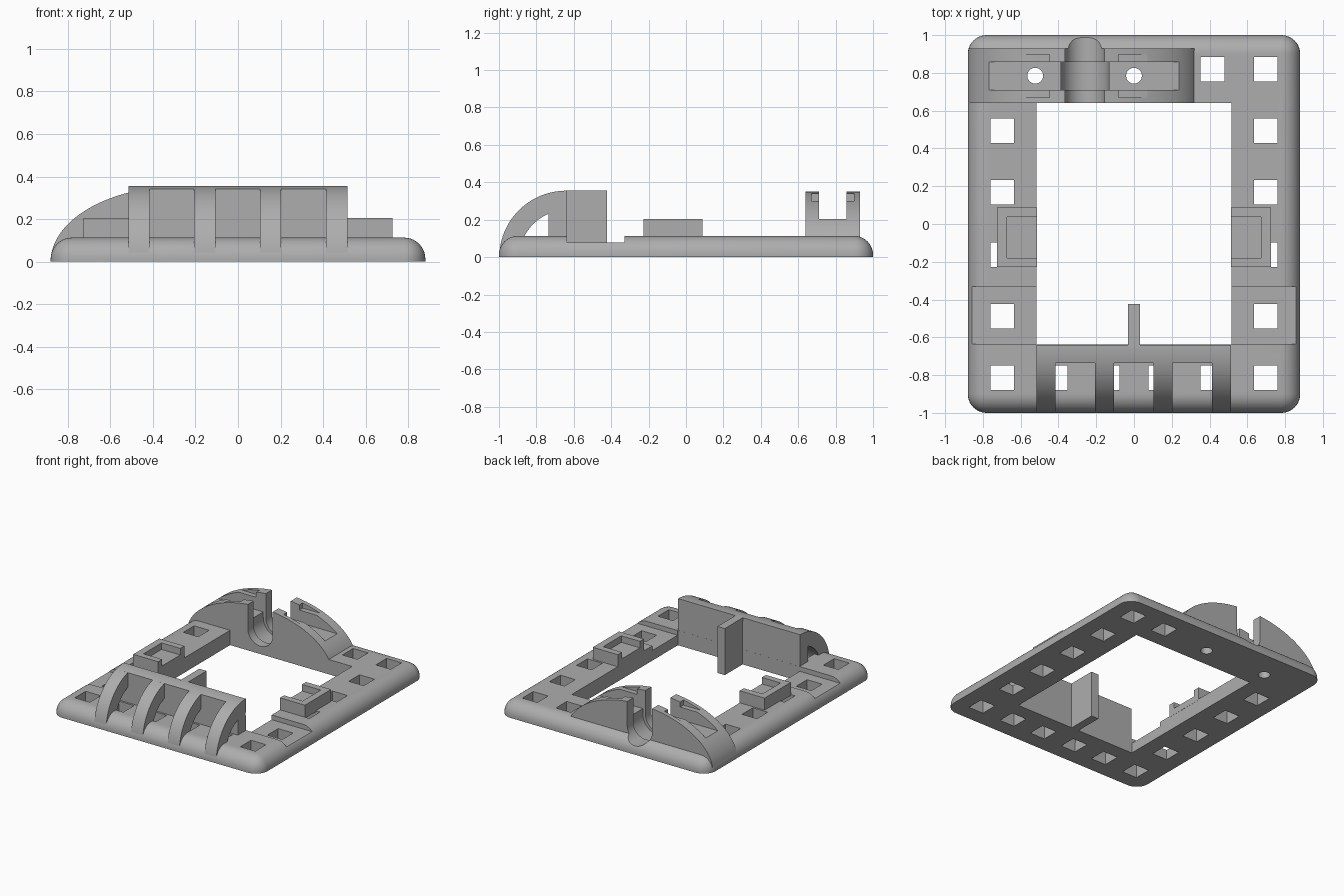
import bpy, bmesh, math
from mathutils import Vector

default = bpy.data.objects.get("Cube")
if default:
    bpy.data.objects.remove(default, do_unlink=True)

grey = bpy.data.materials.new("plain_grey")
grey.use_nodes = True
grey.diffuse_color = (0.42, 0.42, 0.42, 1)
grey.node_tree.nodes["Principled BSDF"].inputs["Base Color"].default_value = (0.42, 0.42, 0.42, 1)


def make(name, bm):
    bmesh.ops.recalc_face_normals(bm, faces=bm.faces)
    mesh = bpy.data.meshes.new(name)
    bm.to_mesh(mesh)
    bm.free()
    mesh.materials.append(grey)
    ob = bpy.data.objects.new(name, mesh)
    bpy.context.collection.objects.link(ob)
    return ob


def prism(name, outline, axis, lo, hi):
    """Extrude a 2D outline along an axis; the outline uses the other two axes in order."""
    bm = bmesh.new()

    def point(p, depth):
        c = list(p)
        c.insert("xyz".index(axis), depth)
        return bm.verts.new(c)

    face = bm.faces.new([point(p, lo) for p in outline])
    ext = bmesh.ops.extrude_face_region(bm, geom=[face])
    move = Vector([hi - lo if a == axis else 0 for a in "xyz"])
    bmesh.ops.translate(bm, vec=move, verts=[g for g in ext["geom"] if isinstance(g, bmesh.types.BMVert)])
    return make(name, bm)


def box(name, x0, x1, y0, y1, z0, z1):
    return prism(name, [(x0, y0), (x1, y0), (x1, y1), (x0, y1)], "z", z0, z1)


def arc(cx, cy, rx, ry, start, end, steps=32):
    angles = [math.radians(start + (end - start) * i / steps) for i in range(steps + 1)]
    return [(cx + rx * math.cos(a), cy + ry * math.sin(a)) for a in angles]


def activate(ob):
    bpy.ops.object.select_all(action="DESELECT")
    ob.select_set(True)
    bpy.context.view_layer.objects.active = ob


def cut(ob, cutters):
    activate(ob)
    for c in cutters:
        c.hide_render = True
        mod = ob.modifiers.new("cut", "BOOLEAN")
        mod.operation, mod.solver, mod.object = "DIFFERENCE", "EXACT", c
        bpy.ops.object.modifier_apply(modifier=mod.name)
        bpy.data.objects.remove(c, do_unlink=True)


def smooth(ob):
    activate(ob)
    bpy.ops.object.shade_smooth_by_angle(angle=math.radians(30))


TOP = 0.113          # upper face of the frame
BACK_X = -0.265      # centre of the rear arch
ROW_Y = 0.785        # centre line of the rear arch


def channel_cutters():
    """Round cradle, open at the top, with a wider groove, and the two screw holes."""
    def u_shape(name, r, y0, y1):
        pts = arc(-0.26, 0.165, r, r, 180, 360) + [(-0.26 + r, 0.6), (-0.26 - r, 0.6)]
        return prism(name, pts, "y", y0, y1)
    cutters = [u_shape("cradle_cutter", 0.105, 0.5, 1.2), u_shape("groove_cutter", 0.127, 0.71, 0.857)]
    for x in (-0.523, 0.0):
        cutters.append(prism("screw_cutter", arc(x, ROW_Y, 0.042, 0.042, 0, 345, 23), "z", -0.1, 0.6))
    return cutters


# Base frame with rounded outer edges
bm = bmesh.new()
bmesh.ops.create_cube(bm, size=1)
for v in bm.verts:
    v.co = (v.co.x * 1.76, v.co.y * 2, (v.co.z + 0.5) * TOP)
rim = [e for e in bm.edges if max(v.co.z for v in e.verts) > 0.1]
bmesh.ops.bevel(bm, geom=rim, offset=0.1, segments=10, profile=0.5, affect="EDGES")
frame = make("frame", bm)

cutters = [box("opening", -0.515, 0.515, -0.638, 0.64, -1, 1)]
hole_centres = [(x, -0.815) for x in (-0.415, -0.14, 0.14, 0.415)]
hole_centres += [(s * 0.698, y) for s in (-1, 1) for y in (-0.815, -0.488, -0.163, 0.167, 0.493)]
hole_centres += [(0.698, 0.82), (0.415, 0.82)]
for x, y in hole_centres:
    cutters.append(box("square_hole", x - 0.063, x + 0.063, y - 0.065, y + 0.065, -1, 1))
for x0, x1 in ((-1, -0.5), (0.5, 1)):
    cutters.append(box("side_recess", x0, x1, -0.636, -0.33, 0.077, 1))
cut(frame, cutters + channel_cutters())
smooth(frame)

# Rear arch with strap groove, cradle and slots
arch = prism("rear_arch", arc(BACK_X, 0, 0.615, 0.355, 6, 174, 64), "y", 0.64, 0.93)
cutters = [box("strap_groove", -1.2, 0.8, 0.71, 0.857, 0.205, 1)]
for x0, x1 in ((-0.7, -0.447), (-0.083, 0.2)):
    cutters.append(box("nut_slot", x0, x1, 0.67, 0.897, 0.30, 0.34))
cut(arch, cutters + channel_cutters())
smooth(arch)

# Front wall and its curved ribs
outer = (-0.64, 0, 0.358, 0.355)
wall_top = arc(*outer, 90, 105.5, 8)
smooth(prism("front_wall", wall_top + [(-0.735, 0.03), (-0.638, 0.03)], "x", -0.513, 0.513))
for x0 in (-0.515, -0.206, 0.103, 0.414):
    band = arc(*outer, 90, 177) + arc(-0.64, 0, 0.25, 0.25, 177, 90)
    smooth(prism("front_rib", band, "x", x0, x0 + 0.1))

# Fin behind the front wall
box("wall_fin", -0.031, 0.031, -0.65, -0.423, 0, 0.355)

# Side brackets, open towards the middle
for side, s in (("right", -1), ("left", 1)):
    x0, x1 = sorted((s * 0.514, s * 0.725))
    bracket = box(side + "_bracket", x0, x1, -0.228, 0.087, 0.105, 0.205)
    x0, x1 = sorted((s * 0.4, s * 0.672))
    cut(bracket, [box("bracket_pocket", x0, x1, -0.18, 0.038, 0.155, 0.5)])
